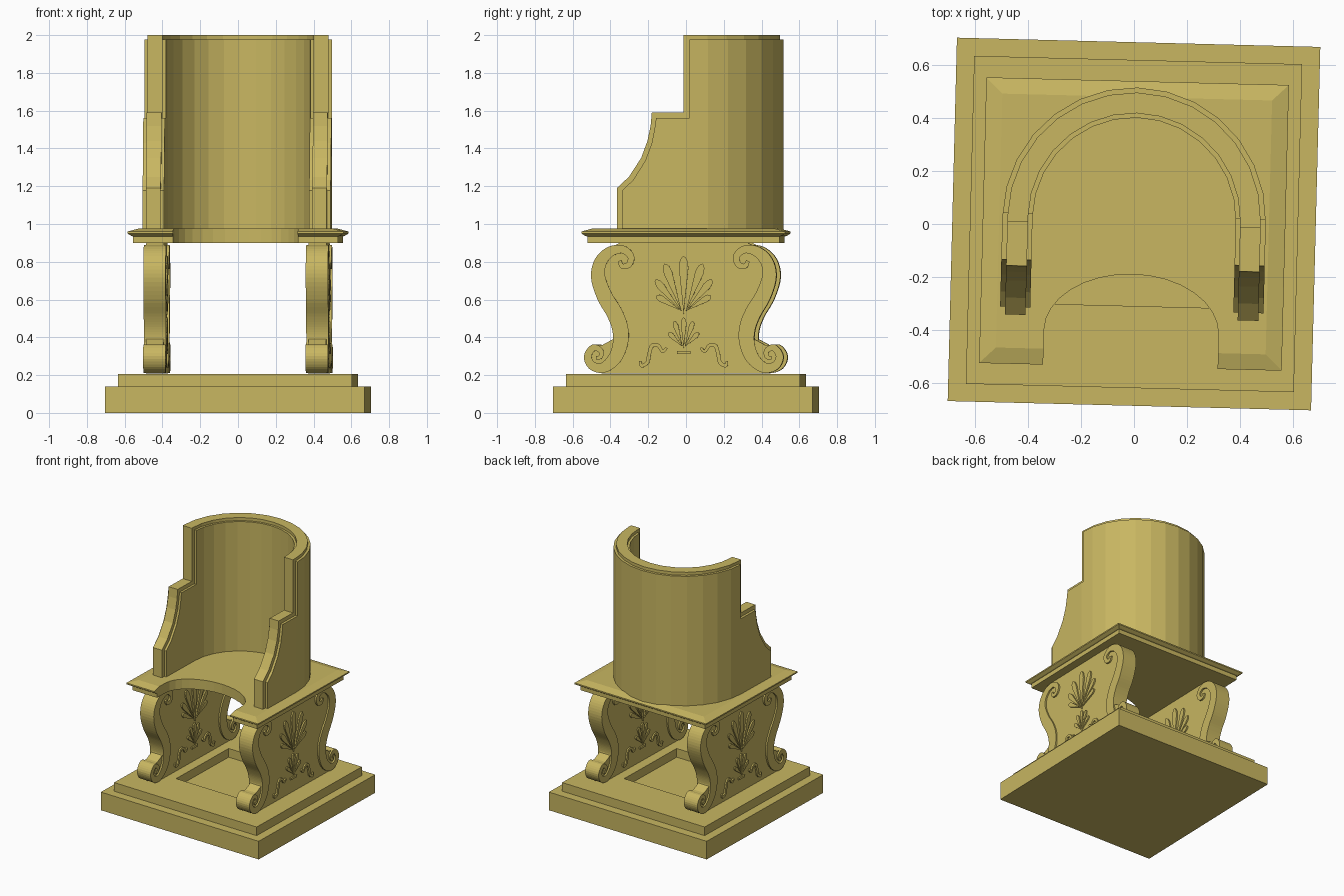
import bpy, bmesh, math
from mathutils import Vector

if "Cube" in bpy.data.objects:
    bpy.data.objects.remove(bpy.data.objects["Cube"])

TURN = math.radians(-1.46)          # the whole chair stands slightly turned
stone = bpy.data.materials.new("warm_sandstone")
stone.diffuse_color = (0.58, 0.47, 0.12, 1)
stone.use_nodes = True
stone.node_tree.nodes["Principled BSDF"].inputs["Base Color"].default_value = stone.diffuse_color


def place(p, h, axis):
    """2D point p plus height h along the given axis."""
    return (p[0], p[1], h) if axis == 'z' else (h, p[0], p[1])


def prism(bm, pts, lo, hi, axis):
    a = [bm.verts.new(place(p, lo, axis)) for p in pts]
    b = [bm.verts.new(place(p, hi, axis)) for p in pts]
    bm.faces.new(a)
    bm.faces.new(b[::-1])
    for i in range(len(pts)):
        j = (i + 1) % len(pts)
        bm.faces.new((a[i], a[j], b[j], b[i]))


def loft(bm, rings):
    """Stack of rectangles (half x, half y, z) closed at both ends."""
    loops = [[bm.verts.new((sx * hx, sy * hy, z)) for sx, sy in
              ((-1, -1), (1, -1), (1, 1), (-1, 1))] for hx, hy, z in rings]
    for a, b in zip(loops, loops[1:]):
        for i in range(4):
            j = (i + 1) % 4
            bm.faces.new((a[i], a[j], b[j], b[i]))
    bm.faces.new(loops[0])
    bm.faces.new(loops[-1])


def smooth(pts, n=5):
    """Catmull-Rom curve through tuples of any length."""
    p = [pts[0]] + pts + [pts[-1]]
    out = []
    for i in range(1, len(p) - 2):
        for k in range(n):
            t = k / n
            out.append([0.5 * (2 * b + (c - a) * t + (2 * a - 5 * b + 4 * c - d) * t * t
                               + (3 * b - a - 3 * c + d) * t ** 3)
                        for a, b, c, d in zip(*p[i - 1:i + 3])])
    return out + [list(pts[-1])]


def ribbon(bm, path, lo, hi, side):
    """Flat band of varying width along (y, z, width) points, extruded in x."""
    path = smooth(path)
    rows = []
    for i, (y, z, w) in enumerate(path):
        a, b = path[max(i - 1, 0)], path[min(i + 1, len(path) - 1)]
        d = Vector((b[0] - a[0], b[1] - a[1])).normalized() * w / 2
        l, r = (side * (y - d.y), z + d.x), (side * (y + d.y), z - d.x)
        rows.append([bm.verts.new(place(*q, 'x')) for q in ((l, lo), (r, lo), (r, hi), (l, hi))])
    for a, b in zip(rows, rows[1:]):
        for i in range(4):
            j = (i + 1) % 4
            bm.faces.new((a[i], a[j], b[j], b[i]))
    bm.faces.new(rows[0])
    bm.faces.new(rows[-1])


def leaf(bm, base, tip, width, lo, hi):
    """Teardrop leaf that is widest near its tip."""
    b, t = Vector(base), Vector(tip)
    d = t - b
    n = Vector((-d.y, d.x)).normalized() * width / 2
    half = [(0.3, 0.35), (0.6, 0.75), (0.8, 1), (0.92, 0.8), (0.98, 0.4)]
    pts = [b] + [b + d * s + n * k for s, k in half] + [t] + \
          [b + d * s - n * k for s, k in reversed(half)]
    prism(bm, pts, lo, hi, 'x')


def finish(name, bm):
    bmesh.ops.recalc_face_normals(bm, faces=bm.faces)
    me = bpy.data.meshes.new(name)
    bm.to_mesh(me)
    bm.free()
    me.materials.append(stone)
    ob = bpy.data.objects.new(name, me)
    bpy.context.collection.objects.link(ob)
    ob.rotation_euler.z = TURN
    return ob


def combine(ob, tool, operation):
    """Apply a boolean and throw the tool away."""
    m = ob.modifiers.new("cut", 'BOOLEAN')
    m.operation, m.object, m.solver = operation, tool, 'EXACT'
    bpy.context.view_layer.update()
    dg = bpy.context.evaluated_depsgraph_get()
    me = bpy.data.meshes.new_from_object(ob.evaluated_get(dg))
    ob.modifiers.clear()
    ob.data = me
    bpy.data.objects.remove(tool)


def box(name, hx, hy, z0, z1):
    bm = bmesh.new()
    loft(bm, [(hx, hy, z0), (hx, hy, z1)])
    return finish(name, bm)


def solid(name, pts, lo, hi, axis):
    bm = bmesh.new()
    prism(bm, pts, lo, hi, axis)
    return finish(name, bm)


# Plinth: lower block and a stepped frame with a square recess
box("plinth", 0.687, 0.687, 0, 0.14)
step = box("plinth_step", 0.62, 0.62, 0.138, 0.207)
combine(step, box("recess_tool", 0.31, 0.31, 0.12, 0.3), 'DIFFERENCE')

# Seat: slab and moulded plate, both with a rounded notch at the front
notch = [(-0.33, -0.7)] + [(-0.33 * math.cos(math.pi * i / 16),
                            -0.41 + 0.22 * math.sin(math.pi * i / 16)) for i in range(17)] + [(0.33, -0.7)]
bm = bmesh.new()
loft(bm, [(0.542, 0.508, 0.90), (0.542, 0.508, 0.934), (0.55, 0.518, 0.936), (0.572, 0.54, 0.95),
          (0.572, 0.54, 0.96), (0.51, 0.48, 0.977)])
seat = finish("seat", bm)
combine(seat, solid("notch_tool", notch, 0.8, 1.1, 'z'), 'DIFFERENCE')


# Curved back with stepped arms: a horseshoe plan trimmed by a side profile
def horseshoe(name, r_out, r_in, side):
    n, cy = 14, 0.018
    arc = [(math.cos(math.pi * i / n), math.sin(math.pi * i / n)) for i in range(n + 1)]
    plan = [(r_out, -0.6)] + [(r_out * c, cy + r_out * s) for c, s in arc] + [(-r_out, -0.6), (-r_in, -0.6)] \
        + [(r_in * c, cy + r_in * s) for c, s in reversed(arc)] + [(r_in, -0.6)]
    ob = solid(name, plan, 0.9, 2.2, 'z')
    top = side[-1][1]
    profile = side + [(0.7, top), (0.7, 0.96), (side[0][0], 0.96)]
    combine(ob, solid("profile_tool", profile, -0.8, 0.8, 'x'), 'INTERSECT')


horseshoe("back_core", 0.479, 0.401,
          [(-0.354, 1.19), (-0.29, 1.25), (-0.225, 1.35), (-0.192, 1.44), (-0.175, 1.52),
           (-0.169, 1.59), (-0.002, 1.59), (-0.002, 2.0)])
horseshoe("back_shell", 0.498, 0.384,
          [(-0.325, 1.178), (-0.268, 1.232), (-0.203, 1.335), (-0.168, 1.43), (-0.153, 1.51),
           (-0.146, 1.56), (0.03, 1.56), (0.03, 1.977)])

# Side supports
outline = [(0.43, 0.208), (0.49, 0.235), (0.515, 0.30), (0.48, 0.355), (0.43, 0.36), (0.375, 0.39),
           (0.36, 0.46), (0.39, 0.53), (0.445, 0.62), (0.475, 0.72), (0.46, 0.81), (0.40, 0.87), (0.34, 0.90)]
outline += [(-y, z) for y, z in reversed(outline)]
scroll = [(0.34, 0.805, 0.02), (0.325, 0.777, 0.026), (0.29, 0.785, 0.032), (0.28, 0.83, 0.036),
          (0.325, 0.866, 0.042), (0.39, 0.853, 0.055), (0.44, 0.80, 0.066), (0.453, 0.72, 0.075),
          (0.42, 0.62, 0.082), (0.367, 0.53, 0.085), (0.337, 0.45, 0.085), (0.335, 0.37, 0.08),
          (0.365, 0.29, 0.07), (0.425, 0.24, 0.055), (0.485, 0.25, 0.045), (0.508, 0.30, 0.04),
          (0.478, 0.345, 0.035), (0.44, 0.33, 0.028), (0.44, 0.297, 0.022), (0.465, 0.292, 0.018)]
tendril = [(0.09, 0.345, 0.014), (0.112, 0.325, 0.016), (0.135, 0.357, 0.018), (0.168, 0.355, 0.02),
           (0.183, 0.31, 0.02), (0.192, 0.268, 0.02), (0.222, 0.25, 0.018), (0.23, 0.275, 0.012)]
leaves = [((0.012, 0.54), (0.10, 0.79), 0.045), ((0.012, 0.54), (0.15, 0.705), 0.04),
          ((0.012, 0.54), (0.145, 0.62), 0.035), ((0.006, 0.35), (0.05, 0.485), 0.028),
          ((0.006, 0.35), (0.08, 0.425), 0.028)]

for tag, cx in (("left", -0.43), ("right", 0.43)):
    # panel with the scroll outline
    solid(tag + "_support_panel", outline, cx - 0.047, cx + 0.047, 'x')
    # S-shaped scrolls at front and back
    bm = bmesh.new()
    for side in (-1, 1):
        ribbon(bm, scroll, cx - 0.059, cx + 0.059, side)
    finish(tag + "_support_scrolls", bm)
    # carved palmettes and tendrils on both faces
    bm = bmesh.new()
    for face in (-1, 1):
        lo, hi = sorted((cx + face * 0.045, cx + face * 0.058))
        leaf(bm, (0, 0.52), (0, 0.83), 0.05, lo, hi)
        leaf(bm, (0, 0.34), (0, 0.505), 0.03, lo, hi)
        prism(bm, [(-0.035, 0.312), (0.035, 0.312), (0.035, 0.328), (-0.035, 0.328)], lo, hi, 'x')
        for side in (-1, 1):
            for base, tip, w in leaves:
                leaf(bm, (side * base[0], base[1]), (side * tip[0], tip[1]), w, lo, hi)
            ribbon(bm, tendril, lo, hi, side)
    finish(tag + "_support_carving", bm)
